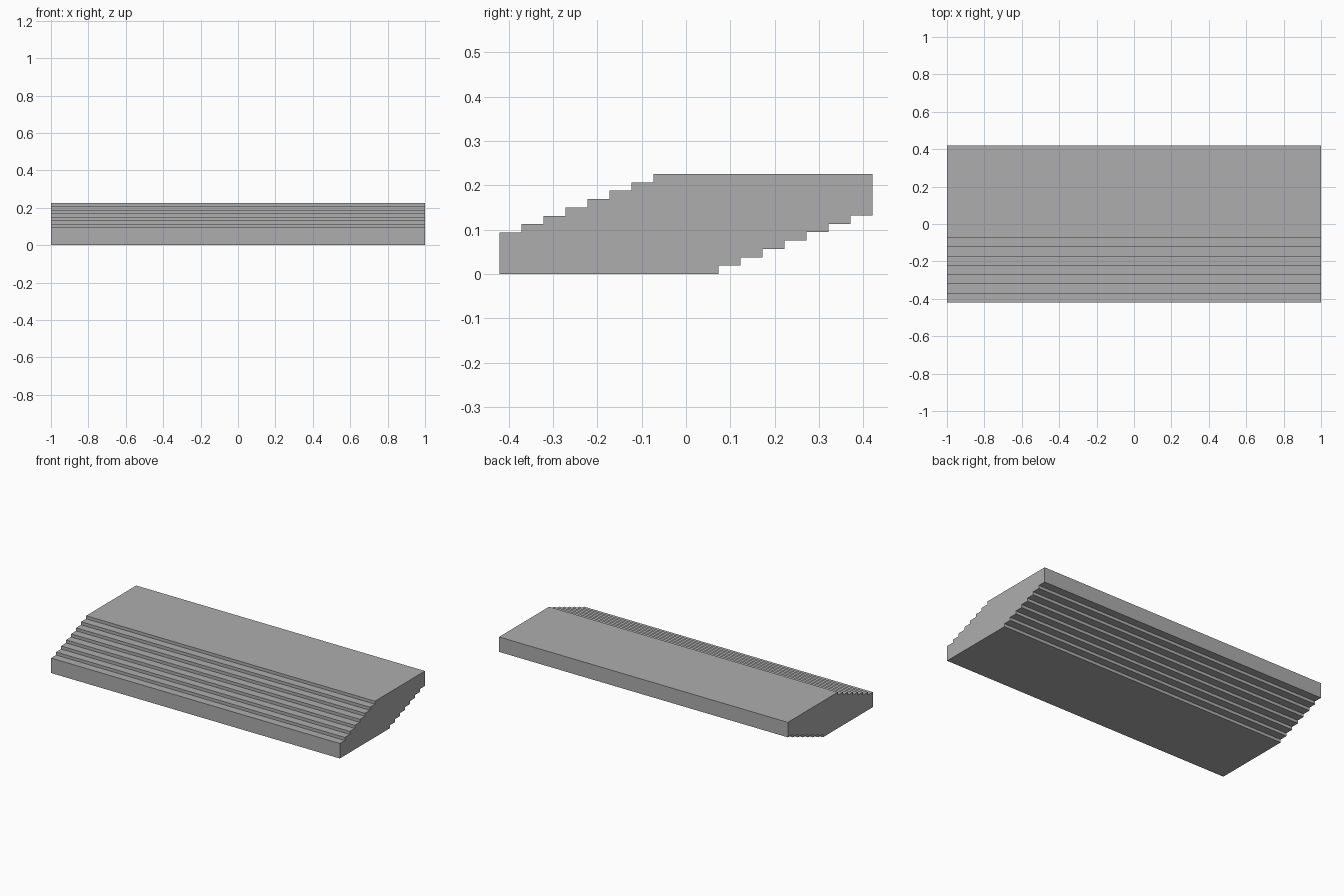
import bpy
import bmesh

cube = bpy.data.objects.get("Cube")
if cube:
    bpy.data.objects.remove(cube, do_unlink=True)

HALF_LENGTH = 1.0
HALF_DEPTH = 0.421
HEIGHT = 0.226
STEPS = 7
TREAD = 0.0496
RISER = 0.0189

# Plain grey material
grey = bpy.data.materials.new("stone grey")
grey.use_nodes = True
colour = (0.42, 0.42, 0.42, 1)
grey.diffuse_color = colour
grey.node_tree.nodes["Principled BSDF"].inputs["Base Color"].default_value = colour

# Front steps, climbing from the front face to the flat top
y, z = -HALF_DEPTH, HEIGHT - STEPS * RISER
half_profile = [(y, 0), (y, z)]
for _ in range(STEPS):
    y += TREAD
    half_profile.append((y, z))
    z += RISER
    half_profile.append((y, z))

# The stepped underside is the same outline turned half a circle
profile = half_profile + [(-py, HEIGHT - pz) for py, pz in half_profile]

# Extrude the outline along the length
bm = bmesh.new()
end = bm.faces.new([bm.verts.new((-HALF_LENGTH, py, pz)) for py, pz in profile])
extruded = bmesh.ops.extrude_face_region(bm, geom=[end])
new_verts = [g for g in extruded["geom"] if isinstance(g, bmesh.types.BMVert)]
bmesh.ops.translate(bm, verts=new_verts, vec=(2 * HALF_LENGTH, 0, 0))
bmesh.ops.recalc_face_normals(bm, faces=bm.faces)

mesh = bpy.data.meshes.new("stepped_slab")
bm.to_mesh(mesh)
bm.free()
mesh.materials.append(grey)
slab = bpy.data.objects.new("stepped_slab", mesh)
bpy.context.collection.objects.link(slab)
